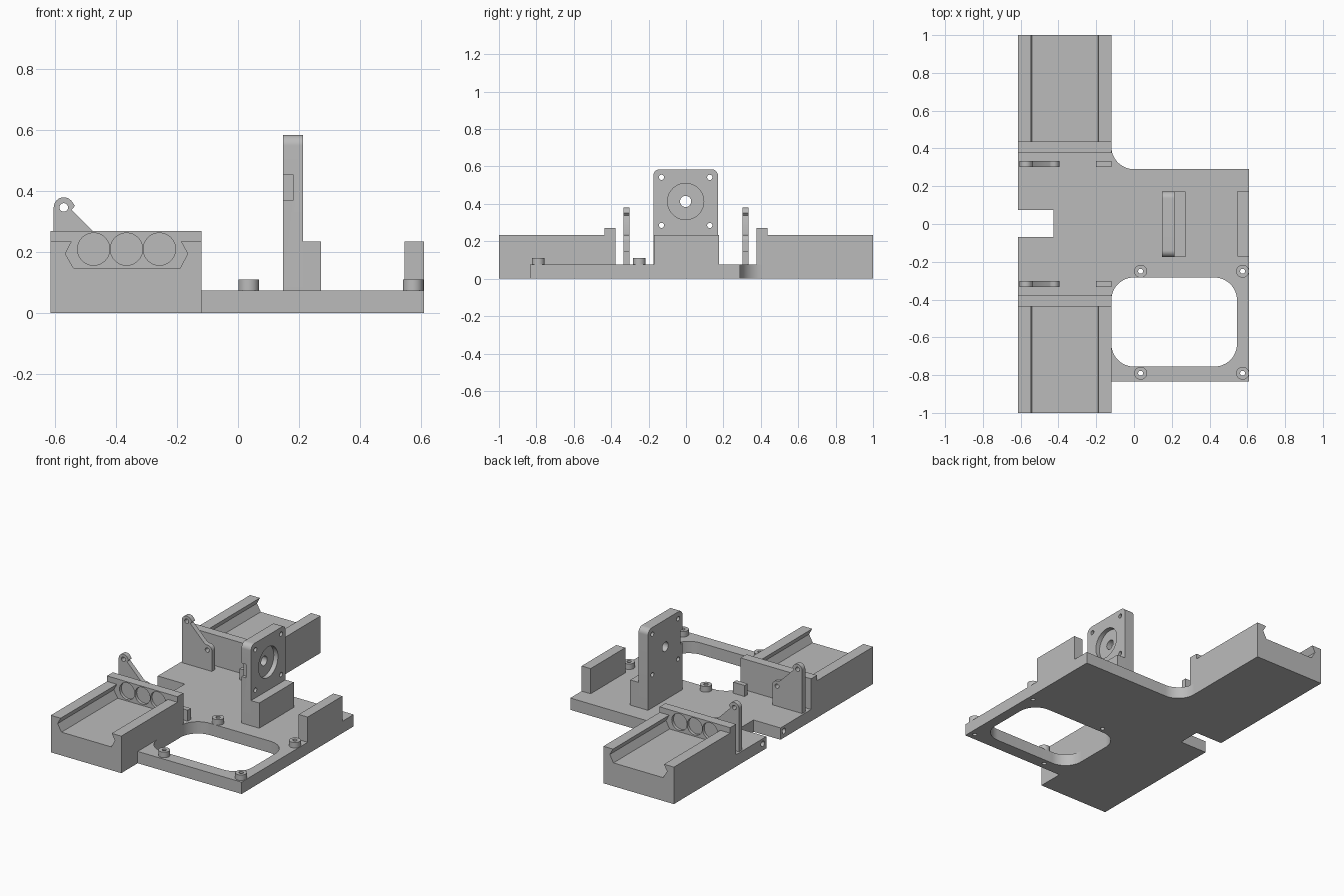
import bpy, bmesh
from math import cos, sin, radians

cube = bpy.data.objects.get("Cube")
if cube:
    bpy.data.objects.remove(cube, do_unlink=True)

GREY = (0.5, 0.5, 0.5, 1)
grey = bpy.data.materials.new("plain grey")
grey.use_nodes = True
grey.diffuse_color = GREY
grey.node_tree.nodes["Principled BSDF"].inputs["Base Color"].default_value = GREY

PLACE = {"x": lambda a, b, t: (t, a, b),
         "y": lambda a, b, t: (a, t, b),
         "z": lambda a, b, t: (a, b, t)}


def arc(cx, cy, r, start, end, steps=12):
    angles = [radians(start + (end - start) * i / steps) for i in range(steps + 1)]
    return [(cx + r * cos(a), cy + r * sin(a)) for a in angles]


def circle(cx, cy, r):
    return arc(cx, cy, r, 0, 360, 48)[:-1]


def rect(x0, y0, x1, y1):
    return [(x0, y0), (x1, y0), (x1, y1), (x0, y1)]


def rounded(x0, y0, x1, y1, r):
    return (arc(x1 - r, y1 - r, r, 0, 90) + arc(x0 + r, y1 - r, r, 90, 180)
            + arc(x0 + r, y0 + r, r, 180, 270) + arc(x1 - r, y0 + r, r, 270, 360))


def prism(name, outline, axis, lo, hi):
    """Extrude a flat outline along one axis."""
    bm = bmesh.new()
    face = bm.faces.new([bm.verts.new(PLACE[axis](a, b, lo)) for a, b in outline])
    new = bmesh.ops.extrude_face_region(bm, geom=[face])["geom"]
    bmesh.ops.translate(bm, vec=PLACE[axis](0, 0, hi - lo),
                        verts=[v for v in new if isinstance(v, bmesh.types.BMVert)])
    bmesh.ops.recalc_face_normals(bm, faces=bm.faces)
    mesh = bpy.data.meshes.new(name)
    bm.to_mesh(mesh)
    bm.free()
    mesh.materials.append(grey)
    obj = bpy.data.objects.new(name, mesh)
    bpy.context.collection.objects.link(obj)
    return obj


def part(name, outline, axis, lo, hi, cuts=()):
    """Extrude a part, carve each cut out of it and smooth its round walls."""
    obj = prism(name, outline, axis, lo, hi)
    cutters = [prism("cutter", *cut) for cut in cuts]
    for cutter in cutters:
        cutter.hide_render = True
        mod = obj.modifiers.new("cut", "BOOLEAN")
        mod.operation, mod.solver, mod.object = "DIFFERENCE", "EXACT", cutter
    if cutters:
        graph = bpy.context.evaluated_depsgraph_get()
        carved = bpy.data.meshes.new_from_object(obj.evaluated_get(graph))
        obj.modifiers.clear()
        obj.data = carved
        for cutter in cutters:
            bpy.data.objects.remove(cutter, do_unlink=True)
    bpy.ops.object.select_all(action="DESELECT")
    obj.select_set(True)
    bpy.context.view_layer.objects.active = obj
    bpy.ops.object.shade_smooth_by_angle(angle=radians(30))
    return obj


LEFT, INNER, RIGHT = -0.615, -0.12, 0.61
DECK = 0.075
posts = [(x, y) for x in (0.035, 0.575) for y in (-0.25, -0.79)]

# Base plate with the large opening, edge notch and screw holes
outline = ([(LEFT, -0.377), (-0.3, -0.377), (-0.3, -0.835), (RIGHT, -0.835), (RIGHT, 0.29)]
           + arc(0, 0.41, 0.12, 270, 180) + [(-0.3, 0.41), (-0.3, 0.377), (LEFT, 0.377)])
cuts = [(rounded(INNER, -0.755, 0.545, -0.283, 0.12), "z", -0.1, 0.2),
        (rect(-0.7, -0.07, -0.425, 0.073), "z", -0.1, 0.2)]
cuts += [(circle(x, y, 0.013), "z", -0.1, 0.2) for x, y in posts]
cuts += [(circle(y, 0.042, 0.017), "x", -0.7, -0.45) for y in (-0.105, 0.108)]
part("base_plate", outline, "z", 0, DECK, cuts)

# Hollow screw posts
for i, (x, y) in enumerate(posts):
    part(f"screw_post_{i + 1}", circle(x, y, 0.034), "z", DECK, 0.11,
         [(circle(x, y, 0.013), "z", 0, 0.2)])

# Dovetail channel shared by both trays
channel = [(-0.53, 0.3), (-0.546, 0.235), (-0.567, 0.195), (-0.54, 0.148),
           (-0.19, 0.148), (-0.165, 0.195), (-0.187, 0.235), (-0.2, 0.3)]

# Pivot arm profile: rounded ears at the top and the lower end
arm = ([(-0.605, DECK)] + arc(-0.572, 0.347, 0.033, 180, 40)
       + [(-0.535, 0.352), (-0.547, 0.339), (-0.447, 0.239), (-0.436, 0.235)]
       + arc(-0.428, 0.202, 0.033, 80, 0) + [(-0.395, DECK)])

for side, s in (("front", -1), ("rear", 1)):
    # Tray block in side profile, with a raised end wall and round pockets
    body = [(s * y, z) for y, z in
            ((0.377, 0), (1, 0), (1, 0.235), (0.436, 0.235), (0.436, 0.27), (0.377, 0.27))]
    lo, hi = sorted((s * 0.436, s * 1.1))
    cuts = [(channel, "y", lo, hi)]
    lo, hi = sorted((s * 0.418, s * 0.46))
    cuts += [(circle(x, 0.21, 0.053), "y", lo, hi) for x in (-0.474, -0.366, -0.258)]
    part(f"{side}_tray", body, "x", LEFT, INNER, cuts)

    # Pivot arm and guide tab
    lo, hi = sorted((s * 0.302, s * 0.333))
    part(f"{side}_pivot_arm", arm, "y", lo, hi,
         [(circle(x, z, 0.014), "y", -0.5, 0.5) for x, z in ((-0.572, 0.347), (-0.428, 0.202))])
    part(f"{side}_guide_tab", rect(-0.2, DECK, INNER, 0.145), "y", lo, hi)

# Upright motor mount with round recess, shaft hole, screw holes and side notch
W0, W1 = -0.175, 0.171
plate = ([(W0, DECK), (W1, DECK)] + arc(W1 - 0.035, 0.55, 0.035, 0, 90)
         + arc(W0 + 0.035, 0.55, 0.035, 90, 180))
cuts = [(circle(-0.002, 0.413, 0.097), "x", 0.185, 0.3),
        (circle(-0.002, 0.413, 0.03), "x", 0, 0.3),
        (rect(0.1, 0.37, 0.18, 0.455), "y", -0.3, W0 + 0.02)]
cuts += [(circle(y, z, 0.014), "x", 0, 0.3) for y in (-0.131, 0.127) for z in (0.285, 0.542)]
part("motor_mount", plate, "x", 0.147, 0.214, cuts)
part("motor_mount_foot", rect(W0, DECK, W1, 0.235), "x", 0.214, 0.272)

# Low stop wall on the outer edge
part("stop_wall", rect(-0.172, DECK, 0.176, 0.235), "x", 0.547, RIGHT)
